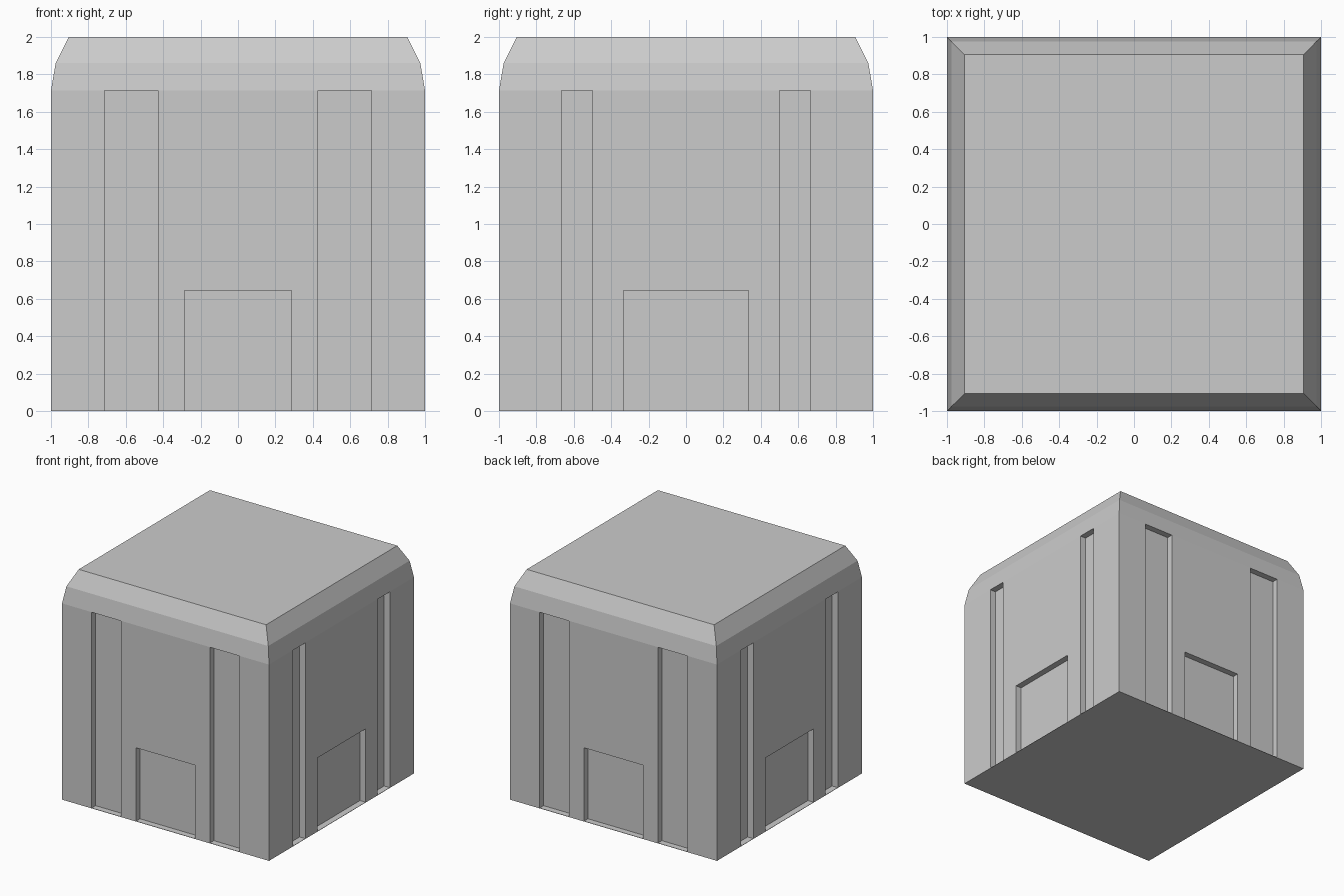
import bpy, bmesh
from mathutils import Matrix, Vector

cube = bpy.data.objects.get("Cube")
if cube:
    bpy.data.objects.remove(cube, do_unlink=True)

DEPTH = 0.055      # how far the recesses go into the walls
FLOOR = 0.003      # thin base under the recesses
EAVES = 1.714      # where the roof slope begins


def make_object(name, bm):
    bmesh.ops.recalc_face_normals(bm, faces=bm.faces)
    mesh = bpy.data.meshes.new(name)
    bm.to_mesh(mesh)
    bm.free()
    obj = bpy.data.objects.new(name, mesh)
    bpy.context.scene.collection.objects.link(obj)
    return obj


# Grey finish
grey = bpy.data.materials.new("plain grey")
grey.use_nodes = True
color = (0.6, 0.6, 0.6, 1)
grey.diffuse_color = color
grey.node_tree.nodes["Principled BSDF"].inputs["Base Color"].default_value = color

# Block with a two-step sloped roof edge, lofted from square rings
bm = bmesh.new()
rings = []
for half, z in ((1, 0), (1, EAVES), (0.975, 1.86), (0.905, 2)):
    rings.append([bm.verts.new((x * half, y * half, z))
                  for x, y in ((-1, -1), (1, -1), (1, 1), (-1, 1))])
for low, high in zip(rings, rings[1:]):
    for i in range(4):
        j = (i + 1) % 4
        bm.faces.new((low[i], low[j], high[j], high[i]))
bm.faces.new(rings[0])
bm.faces.new(rings[-1])
block = make_object("building_block", bm)
block.data.materials.append(grey)

# Recesses: (centre, width, top) for the front/back and the two sides
front = ((-0.571, 0.286, EAVES), (0, 0.572, 0.645), (0.571, 0.286, EAVES))
side = ((-0.583, 0.167, EAVES), (0, 0.667, 0.645), (0.583, 0.167, EAVES))
bm = bmesh.new()
for turn in range(4):
    spin = Matrix.Rotation(turn * 1.5707963, 4, 'Z')
    for centre, width, top in (side if turn % 2 else front):
        top -= 0.001
        place = Matrix.Translation(Vector((centre, -1, (top + FLOOR) / 2)))
        scale = Matrix.Diagonal((width, 2 * DEPTH, top - FLOOR, 1))
        bmesh.ops.create_cube(bm, size=1, matrix=spin @ place @ scale)
cutter = make_object("recess_cutter", bm)
cutter.data.materials.append(grey)
cutter.hide_render = True
cutter.hide_viewport = True
cutter.display_type = 'WIRE'

# Cut the recesses into the block
cut = block.modifiers.new("recesses", 'BOOLEAN')
cut.operation = 'DIFFERENCE'
cut.solver = 'EXACT'
cut.object = cutter
